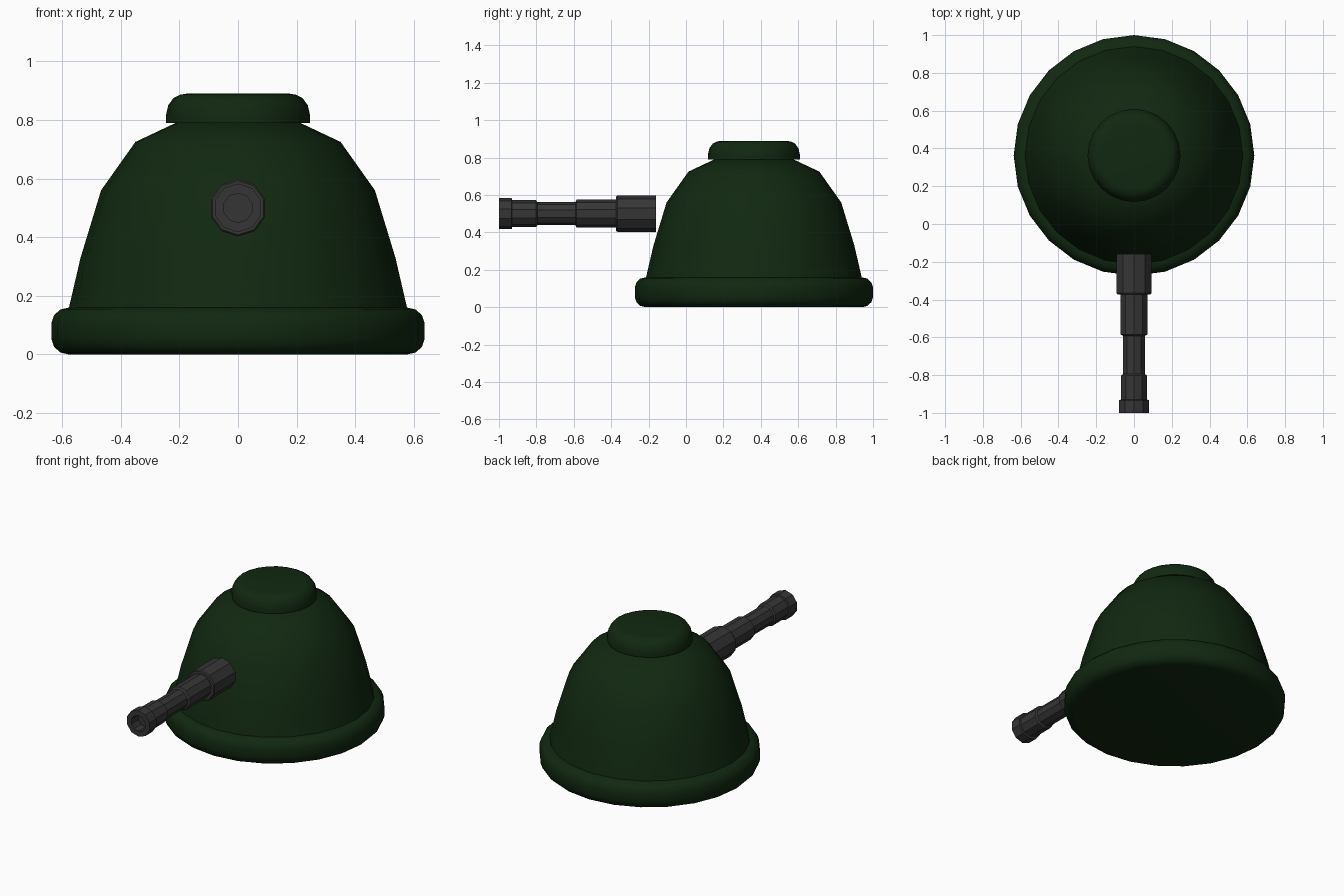
import bpy, bmesh, math

if "Cube" in bpy.data.objects:
    bpy.data.objects.remove(bpy.data.objects["Cube"])

CY = 0.363      # turret axis
BARREL_Z = 0.5  # barrel axis height


def material(name, col):
    m = bpy.data.materials.new(name)
    m.diffuse_color = (*col, 1)
    m.use_nodes = True
    m.node_tree.nodes["Principled BSDF"].inputs["Base Color"].default_value = m.diffuse_color
    return m


green = material("dark green", (0.0055, 0.021, 0.0055))
grey = material("gunmetal grey", (0.036, 0.036, 0.036))


def lathe(name, profile, sides, place, mat, smooth=None):
    """Revolve (radius, height) points; both ends are closed with a face."""
    bm = bmesh.new()
    rings = []
    for r, h in profile:
        rings.append([bm.verts.new(place(r * math.cos(2 * math.pi * i / sides),
                                         r * math.sin(2 * math.pi * i / sides), h))
                      for i in range(sides)])
    for a, b in zip(rings, rings[1:]):
        for i in range(sides):
            j = (i + 1) % sides
            bm.faces.new((a[i], a[j], b[j], b[i]))
    bm.faces.new(rings[0])
    bm.faces.new(rings[-1])
    bmesh.ops.recalc_face_normals(bm, faces=bm.faces)
    me = bpy.data.meshes.new(name)
    bm.to_mesh(me)
    bm.free()
    me.materials.append(mat)
    ob = bpy.data.objects.new(name, me)
    bpy.context.collection.objects.link(ob)
    if smooth:
        bpy.ops.object.select_all(action='DESELECT')
        ob.select_set(True)
        bpy.context.view_layer.objects.active = ob
        bpy.ops.object.shade_smooth_by_angle(angle=math.radians(smooth))
    return ob


def upright(x, y, h):
    return (x, CY + y, h)


def forward(x, y, h):
    # first vertex points straight up, axis along y
    return (y, h, BARREL_Z + x)


# Rounded base ring
lathe("base_ring", [(0.577, 0), (0.607, 0.007), (0.628, 0.027), (0.637, 0.055),
                    (0.637, 0.105), (0.628, 0.133), (0.607, 0.153), (0.577, 0.16)],
      24, upright, green, 45)

# Domed body
lathe("dome", [(0.577, 0.158), (0.537, 0.33), (0.467, 0.56), (0.35, 0.725), (0.208, 0.792)],
      24, upright, green, 45)

# Hatch on top
lathe("top_hatch", [(0.246, 0.79), (0.246, 0.815), (0.238, 0.85), (0.22, 0.875),
                    (0.198, 0.886), (0.172, 0.89)],
      24, upright, green, 45)

# Stepped gun barrel with a hollow muzzle
lathe("gun_barrel", [(0.0975, -0.16), (0.0975, -0.366), (0.092, -0.373), (0.075, -0.373),
                     (0.075, -0.585), (0.0615, -0.592), (0.0615, -0.795), (0.072, -0.802),
                     (0.072, -0.93), (0.083, -0.932), (0.083, -1.0), (0.05, -1.0),
                     (0.05, -0.93)],
      10, forward, grey)
